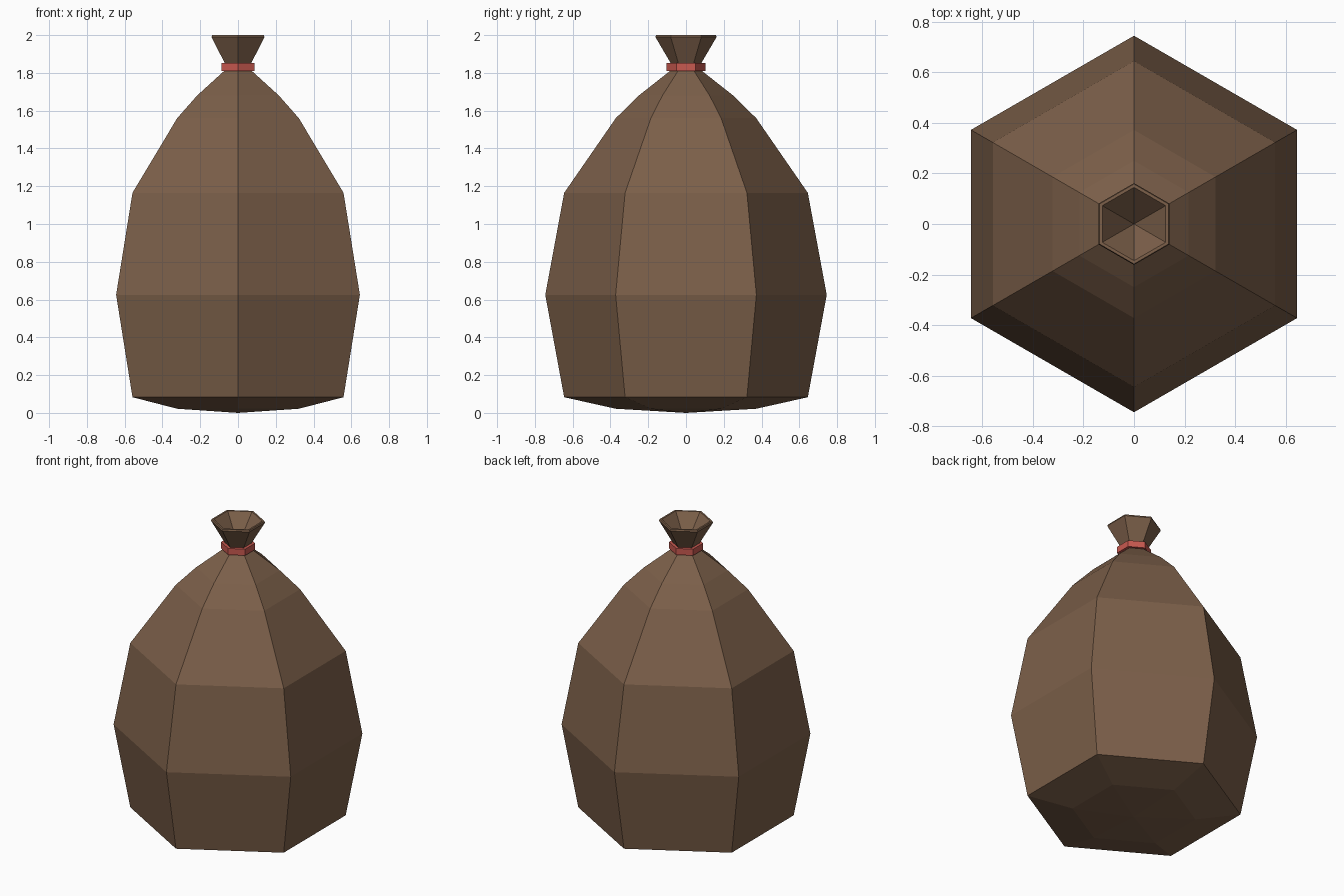
import bpy, bmesh, math

if "Cube" in bpy.data.objects:
    bpy.data.objects.remove(bpy.data.objects["Cube"])

SIDES = 6


def material(name, color):
    m = bpy.data.materials.new(name)
    m.diffuse_color = (*color, 1)
    m.use_nodes = True
    m.node_tree.nodes["Principled BSDF"].inputs["Base Color"].default_value = m.diffuse_color
    return m


def lathe(name, profile, mat, closed=False):
    """Revolve (radius, z) points into a six-sided, flat-shaded shape; radius 0 makes a tip."""
    bm = bmesh.new()
    rings = []
    for r, z in profile:
        if r == 0:
            rings.append([bm.verts.new((0, 0, z))] * SIDES)
        else:
            angles = [math.pi / 2 + i * math.tau / SIDES for i in range(SIDES)]
            rings.append([bm.verts.new((r * math.cos(a), r * math.sin(a), z)) for a in angles])
    pairs = list(zip(rings, rings[1:]))
    if closed:
        pairs.append((rings[-1], rings[0]))
    for low, high in pairs:
        for i in range(SIDES):
            j = (i + 1) % SIDES
            bm.faces.new(dict.fromkeys((low[i], low[j], high[j], high[i])))
    bmesh.ops.recalc_face_normals(bm, faces=bm.faces)
    mesh = bpy.data.meshes.new(name)
    bm.to_mesh(mesh)
    bm.free()
    mesh.materials.append(mat)
    ob = bpy.data.objects.new(name, mesh)
    bpy.context.collection.objects.link(ob)
    return ob


cloth = material("brown_cloth", (0.20, 0.115, 0.067))
red = material("red_cord", (0.58, 0.10, 0.08))

# Sack: rounded base, belly, shoulders, neck, flared mouth and inner funnel
lathe("sack", [
    (0, 0), (0.372, 0.022), (0.645, 0.083), (0.745, 0.625), (0.645, 1.165),
    (0.372, 1.56), (0.25, 1.68), (0.085, 1.81), (0.08, 1.85),
    (0.162, 1.99), (0.158, 2.0), (0.145, 2.0), (0, 1.83),
], cloth)

# Cord tied around the neck
lathe("neck_cord", [(0.07, 1.81), (0.102, 1.81), (0.102, 1.852), (0.07, 1.852)], red, closed=True)
